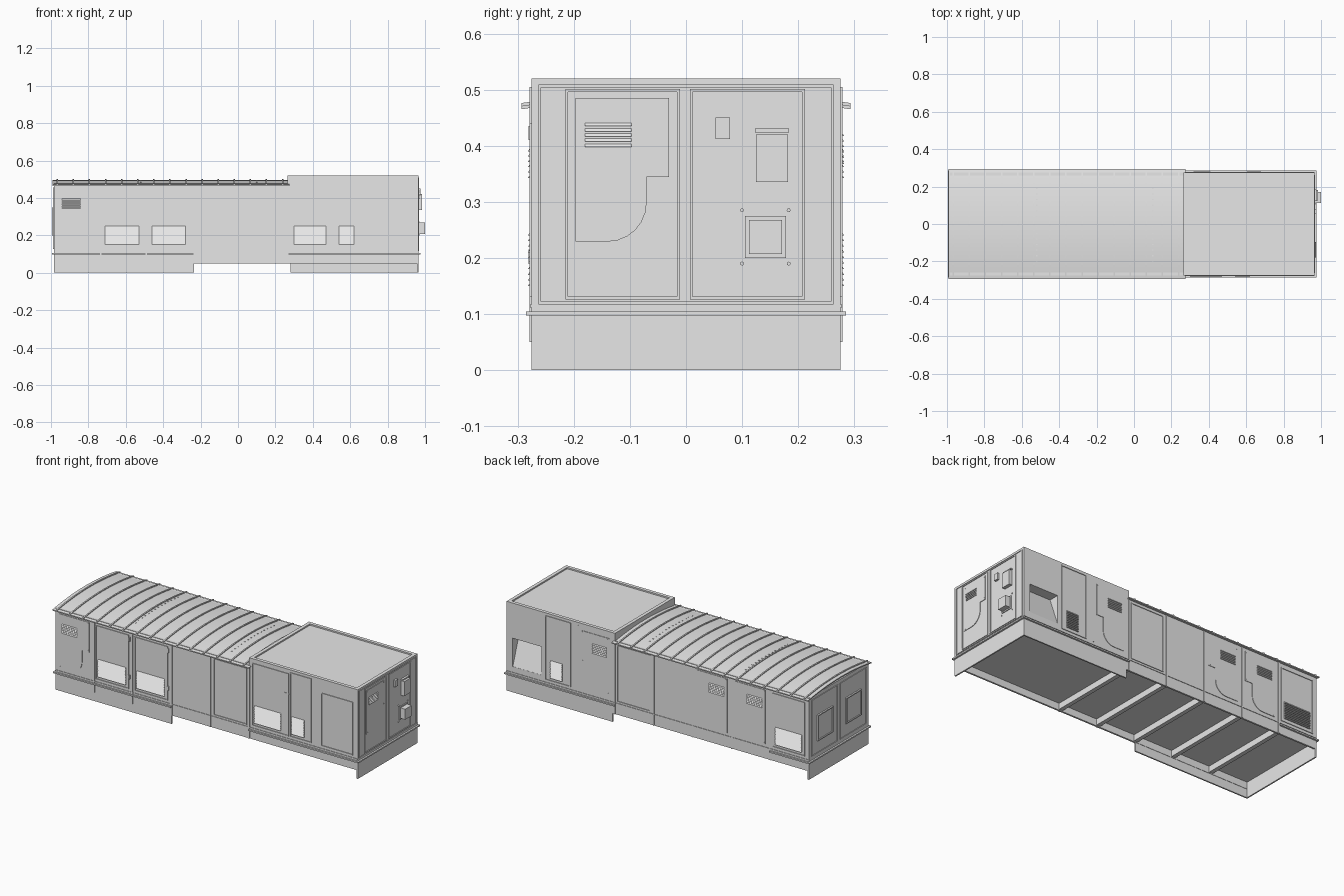
import bpy, bmesh, math
from mathutils import Vector

cube = bpy.data.objects.get("Cube")
if cube:
    bpy.data.objects.remove(cube)

grey = bpy.data.materials.new("light_grey")
grey.use_nodes = True
COLOUR = (0.8, 0.8, 0.8, 1)
grey.diffuse_color = COLOUR
grey.node_tree.nodes["Principled BSDF"].inputs["Base Color"].default_value = COLOUR

HALF = 0.275                    # half width of the body
NOSE, TAIL = 0.965, -0.985      # end walls
STEP = 0.265                    # where the tall cab begins
parts = {}                      # part name -> bmesh


def prism(name, base, offset):
    """Extrude a closed outline by an offset vector."""
    bm = parts.setdefault(name, bmesh.new())
    low = [bm.verts.new(p) for p in base]
    high = [bm.verts.new(Vector(p) + Vector(offset)) for p in base]
    bm.faces.new(low)
    bm.faces.new(high[::-1])
    for i in range(len(low)):
        j = (i + 1) % len(low)
        bm.faces.new((low[i], low[j], high[j], high[i]))


def box(name, x0, x1, y0, y1, z0, z1):
    prism(name, [(x0, y0, z0), (x1, y0, z0), (x1, y1, z0), (x0, y1, z0)], (0, 0, z1 - z0))


def at(side, u, z, d):
    """Point on a wall: u along it, z up, d outward."""
    return {"front": (u, -HALF - d, z), "back": (u, HALF + d, z),
            "right": (NOSE + d, u, z), "left": (TAIL - d, u, z)}[side]


def plate(name, side, outline, depth, start=-0.002):
    base = [at(side, u, z, start) for u, z in outline]
    offset = Vector(at(side, 0, 0, depth)) - Vector(at(side, 0, 0, start))
    prism(name, base, offset)


def rect(name, side, u0, u1, z0, z1, depth=0.003):
    plate(name, side, [(u0, z0), (u1, z0), (u1, z1), (u0, z1)], depth)


def frame(name, side, u0, u1, z0, z1, w=0.005, depth=0.004):
    rect(name, side, u0, u0 + w, z0, z1, depth)
    rect(name, side, u1 - w, u1, z0, z1, depth)
    rect(name, side, u0 + w, u1 - w, z0, z0 + w, depth)
    rect(name, side, u0 + w, u1 - w, z1 - w, z1, depth)


def louvre(side, u0, u1, z0, z1, pitch=0.01):
    count = round((z1 - z0) / pitch)
    step = (z1 - z0) / count
    along = Vector(at(side, u1, 0, 0)) - Vector(at(side, u0, 0, 0))
    for i in range(count):
        z = z0 + i * step
        prism("louvres", [at(side, u0, z, 0), at(side, u0, z, 0.007),
                          at(side, u0, z + step, 0)], along)


def bolt(side, u, z, r=0.0035):
    ring = [(u + r * math.cos(a * math.pi / 4), z + r * math.sin(a * math.pi / 4)) for a in range(8)]
    plate("bolts", side, ring, 0.004)


def vent_panel(side, u0, u1, z0, z1):
    """Cover plate with a notch, a rounded lower corner and a small louvre."""
    w, h = u1 - u0, z1 - z0
    neck, notch, r = u1 - 0.24 * w, z0 + 0.45 * h, 0.07
    arc = [(neck - r + r * math.cos(a), z0 + r - r * math.sin(a))
           for a in [i * math.pi / 12 for i in range(7)]]
    plate("vent_panels", side, [(u0, z1), (u1, z1), (u1, notch), (neck, notch)] + arc + [(u0, z0)], 0.003)
    louvre(side, u0 + 0.1 * w, u0 + 0.6 * w, z1 - 0.34 * h, z1 - 0.16 * h)
    for u, z in ((u0, z0), (u0, z1), (u1, z1), (u1, notch)):
        bolt(side, u + (0.008 if u == u0 else -0.008), z + (0.008 if z != z1 else -0.008))


# Main volumes
box("hood_body", TAIL, STEP, -HALF, HALF, 0.09, 0.476)
box("cab_body", STEP, NOSE, -HALF, HALF, 0.09, 0.512)
for y0, y1 in ((STEP, NOSE),):
    for s in (-1, 1):
        a, b = sorted((s * HALF, s * (HALF - 0.02)))
        box("cab_roof_rim", y0, y1, a, b, 0.512, 0.52)
    for x in (y0, y1 - 0.02):
        box("cab_roof_rim", x, x + 0.02, -HALF + 0.02, HALF - 0.02, 0.512, 0.52)

# Arched hood roof with ribs
def arch(x0, x1, lift, name):
    def z(y):
        return 0.471 + 0.024 * (1 - (y / 0.293) ** 2)
    ys = [-0.293 + 0.586 * i / 16 for i in range(17)]
    outline = [(x0, y, z(y) + lift) for y in ys] + [(x0, y, z(y) - 0.006) for y in reversed(ys)]
    prism(name, outline, (x1 - x0, 0, 0))


arch(-0.992, 0.275, 0, "hood_roof")
for k in range(15):
    x = -0.966 + 0.086 * k
    arch(x - 0.004, x + 0.004, 0.005, "roof_ribs")

# Side bands, hanging skirts and floor beams
for s in (-1, 1):
    a, b = sorted((s * HALF, s * (HALF - 0.01)))
    box("side_bands", TAIL, NOSE, a, b, 0.05, 0.1)
box("skirts", TAIL, -0.235, -HALF, -HALF + 0.008, 0, 0.1)
box("skirts", 0.28, NOSE, HALF - 0.008, HALF, 0, 0.1)
for x in (TAIL, NOSE - 0.008):
    box("skirts", x, x + 0.008, -HALF, HALF, 0, 0.1)
for i in range(5):
    x = STEP - 0.25 * i
    box("floor_beams", x - 0.012, x + 0.012, -HALF + 0.01, HALF - 0.01, 0.055, 0.095)

# Sills
for side, u0, u1 in (("front", STEP, 0.975), ("front", -0.995, -0.235), ("back", STEP, 0.975),
                     ("back", -0.995, -0.735), ("right", -0.285, 0.285), ("left", -0.285, 0.285)):
    rect("sills", side, u0, u1, 0.097, 0.105, 0.01)

# Wall seams between the hood bays
for side in ("front", "back"):
    for u in (-0.735, -0.49, -0.235, 0.015, STEP):
        rect("seams", side, u - 0.004, u + 0.004, 0.05, 0.47, 0.004)
    rect("seams", side, -0.98, STEP, 0.112, 0.117, 0.003)
    rect("seams", side, STEP, NOSE, 0.112, 0.117, 0.003)

# Front doors and vents
vent_panel("front", -0.96, -0.765, 0.135, 0.45)
for u0, u1 in ((-0.725, -0.51), (-0.475, -0.26)):
    frame("doors", "front", u0, u1, 0.13, 0.445)
    louvre("front", u0 + 0.015, u1 - 0.02, 0.15, 0.25)
    for z in (0.19, 0.41):
        rect("hinges", "front", u1 - 0.002, u1 + 0.008, z, z + 0.025, 0.006)
frame("doors", "front", 0.035, 0.25, 0.125, 0.455)
frame("doors", "front", 0.285, 0.52, 0.13, 0.495)
frame("doors", "front", 0.53, 0.665, 0.13, 0.505)
frame("doors", "front", 0.73, 0.935, 0.13, 0.44)
rect("seams", "front", 0.488, 0.493, 0.13, 0.49)
rect("seams", "front", 0.493, 0.525, 0.375, 0.38)
louvre("front", 0.3, 0.47, 0.15, 0.25)
louvre("front", 0.54, 0.62, 0.15, 0.25)

# Back doors and vents
frame("doors", "back", 0.035, 0.25, 0.125, 0.455)
for u in (-0.49, -0.735):
    vent_panel("back", u + 0.03, u + 0.225, 0.135, 0.45)
frame("doors", "back", -0.96, -0.75, 0.13, 0.445)
louvre("back", -0.94, -0.77, 0.15, 0.25)
vent_panel("back", 0.3, 0.48, 0.15, 0.48)
frame("doors", "back", 0.55, 0.715, 0.13, 0.505)
louvre("back", 0.605, 0.68, 0.15, 0.25)
rect("seams", "back", 0.5, 0.505, 0.13, 0.505)

# Cab end wall
frame("end_frame", "right", -0.263, 0.263, 0.117, 0.509)
frame("doors", "right", -0.215, -0.011, 0.126, 0.501)
frame("doors", "right", 0.007, 0.212, 0.126, 0.501)
vent_panel("right", -0.197, -0.03, 0.229, 0.485)
rect("lamp_box", "right", 0.053, 0.078, 0.412, 0.45, 0.012)
rect("upper_box", "right", 0.125, 0.182, 0.335, 0.42, 0.02)
rect("upper_box", "right", 0.123, 0.184, 0.424, 0.431, 0.012)
rect("lower_box", "right", 0.105, 0.178, 0.2, 0.275, 0.005)
rect("lower_box", "right", 0.112, 0.171, 0.207, 0.268, 0.035)
for u in (0.1, 0.183):
    for z in (0.19, 0.285):
        bolt("right", u, z)

# Hood end wall
for u in (-0.25, 0.01):
    frame("doors", "left", u, u + 0.24, 0.126, 0.455)
    frame("end_hatches", "left", u + 0.05, u + 0.19, 0.2, 0.35, 0.006, 0.009)
    rect("end_hatches", "left", u + 0.056, u + 0.184, 0.206, 0.344, 0.003)

# Bolt rows on the roof
for x in (-0.52, 0.1):
    for i in range(14):
        y = -0.2 + 0.03 * i
        z = 0.471 + 0.024 * (1 - (y / 0.293) ** 2)
        box("roof_bolts", x - 0.003, x + 0.003, y - 0.003, y + 0.003, z - 0.002, z + 0.002)

# Cutter for the sloped scoop at the back of the cab
prism("scoop_cutter", [(0.74, HALF + 0.01, 0.15), (0.74, HALF - 0.001, 0.15),
                       (0.74, HALF - 0.06, 0.315), (0.74, HALF + 0.01, 0.315)], (0.185, 0, 0))

for name, bm in parts.items():
    bmesh.ops.recalc_face_normals(bm, faces=bm.faces)
    mesh = bpy.data.meshes.new(name)
    bm.to_mesh(mesh)
    bm.free()
    mesh.materials.append(grey)
    bpy.context.collection.objects.link(bpy.data.objects.new(name, mesh))

# Open the scoop, then smooth the roof arch
cab, cutter = bpy.data.objects["cab_body"], bpy.data.objects["scoop_cutter"]
cutter.hide_render = True
cutter.hide_viewport = True
cut = cab.modifiers.new("scoop", "BOOLEAN")
cut.operation, cut.object, cut.solver = "DIFFERENCE", cutter, "EXACT"
roof = bpy.data.objects["hood_roof"]
bpy.context.view_layer.objects.active = roof
roof.select_set(True)
bpy.ops.object.shade_smooth_by_angle(angle=math.radians(30))
